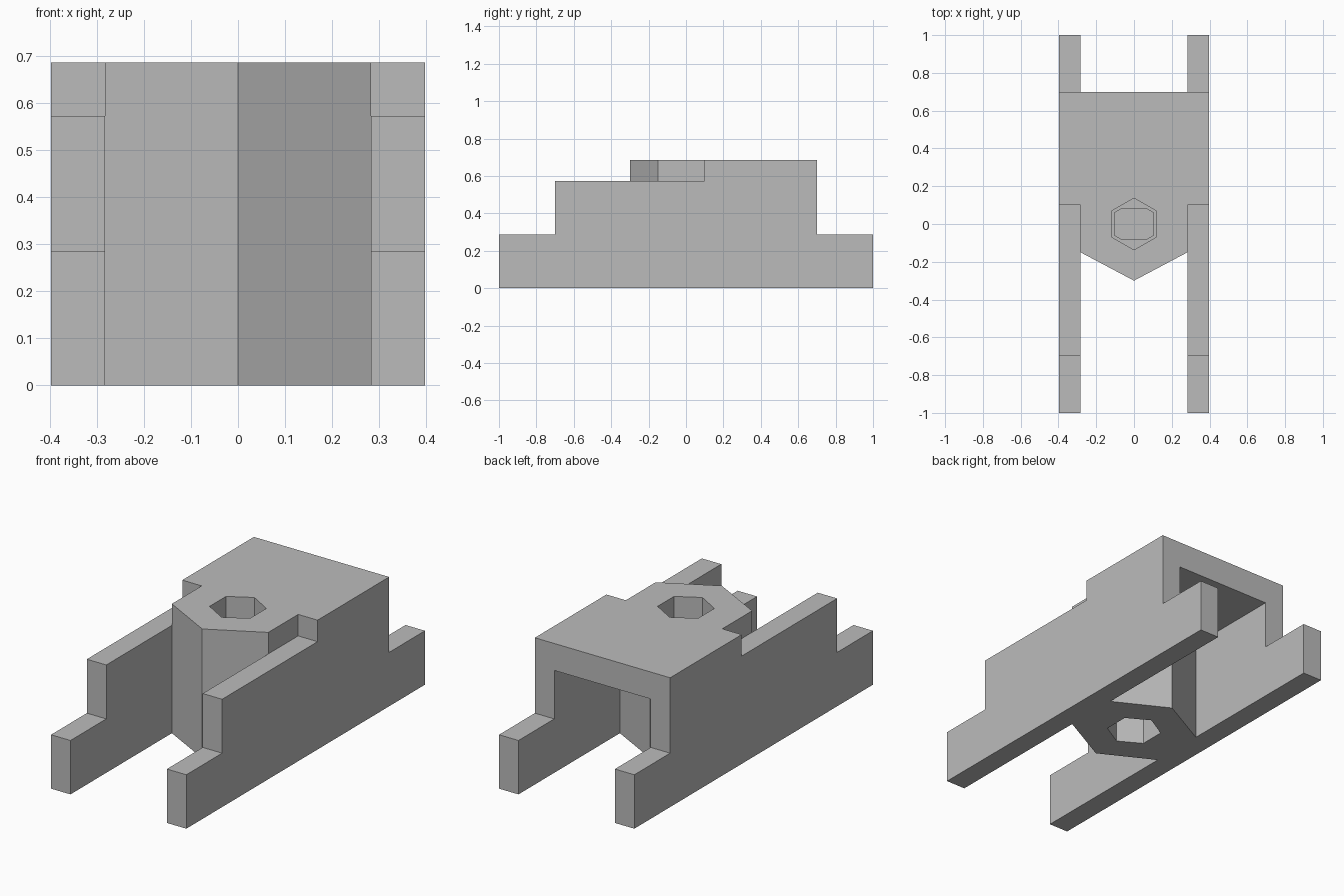
import bpy, bmesh
from math import pi, sin, cos
from mathutils import Vector

cube = bpy.data.objects.get("Cube")
if cube:
    bpy.data.objects.remove(cube, do_unlink=True)

grey = bpy.data.materials.new("plain grey")
grey.use_nodes = True
grey.diffuse_color = (0.5, 0.5, 0.5, 1)
grey.node_tree.nodes["Principled BSDF"].inputs["Base Color"].default_value = (0.5, 0.5, 0.5, 1)

# Main dimensions
OUTER, INNER = 0.397, 0.283
STEP, WALL, TOP, CEILING = 0.286, 0.572, 0.686, 0.543


def prism(name, points, offset):
    """Extrude a flat outline by an offset vector."""
    bm = bmesh.new()
    face = bm.faces.new([bm.verts.new(p) for p in points])
    ret = bmesh.ops.extrude_face_region(bm, geom=[face])
    verts = [g for g in ret["geom"] if isinstance(g, bmesh.types.BMVert)]
    bmesh.ops.translate(bm, verts=verts, vec=Vector(offset))
    bmesh.ops.recalc_face_normals(bm, faces=bm.faces)
    mesh = bpy.data.meshes.new(name)
    bm.to_mesh(mesh)
    bm.free()
    mesh.materials.append(grey)
    obj = bpy.data.objects.new(name, mesh)
    bpy.context.collection.objects.link(obj)
    return obj


def upright(name, outline, low, high):
    return prism(name, [(x, y, low) for x, y in outline], (0, 0, high - low))


def combine(target, other, operation):
    """Apply a boolean and discard the operand."""
    mod = target.modifiers.new("combine", "BOOLEAN")
    mod.operation, mod.solver, mod.object = operation, "EXACT", other
    bpy.context.view_layer.objects.active = target
    bpy.ops.object.modifier_apply(modifier=mod.name)
    bpy.data.objects.remove(other, do_unlink=True)


# Roof with a pointed front
roof = [(-INNER, 0.7), (-INNER, -0.15), (0, -0.3), (INNER, -0.15), (INNER, 0.7)]
body = upright("bracket_body", roof, CEILING, TOP)

# Six-sided column under the roof
column = [(0, -0.3), (INNER, -0.15), (INNER, 0.15), (0, 0.3), (-INNER, 0.15), (-INNER, -0.15)]
combine(body, upright("column", column, 0, CEILING), "UNION")

# Stepped side rails
side = [(-1, 0), (1, 0), (1, STEP), (0.7, STEP), (0.7, TOP),
        (0.1, TOP), (0.1, WALL), (-0.7, WALL), (-0.7, STEP), (-1, STEP)]
for start in (-OUTER, INNER):
    rail = prism("side_rail", [(start, y, z) for y, z in side], (OUTER - INNER, 0, 0))
    combine(body, rail, "UNION")

# Six-sided sockets from above and below
socket = [(0.137 * sin(i * pi / 3), 0.137 * cos(i * pi / 3)) for i in range(6)]
for low, high in ((-0.1, 0.25), (0.4, 0.8)):
    combine(body, upright("socket_cutter", socket, low, high), "DIFFERENCE")

# Raised pad on the floor of the upper socket
pad = [(0.106, 0.06), (0.07, 0.082), (-0.07, 0.082), (-0.106, 0.06),
       (-0.106, -0.06), (-0.07, -0.082), (0.07, -0.082), (0.106, -0.06)]
upright("socket_pad", pad, 0.4, 0.43)
